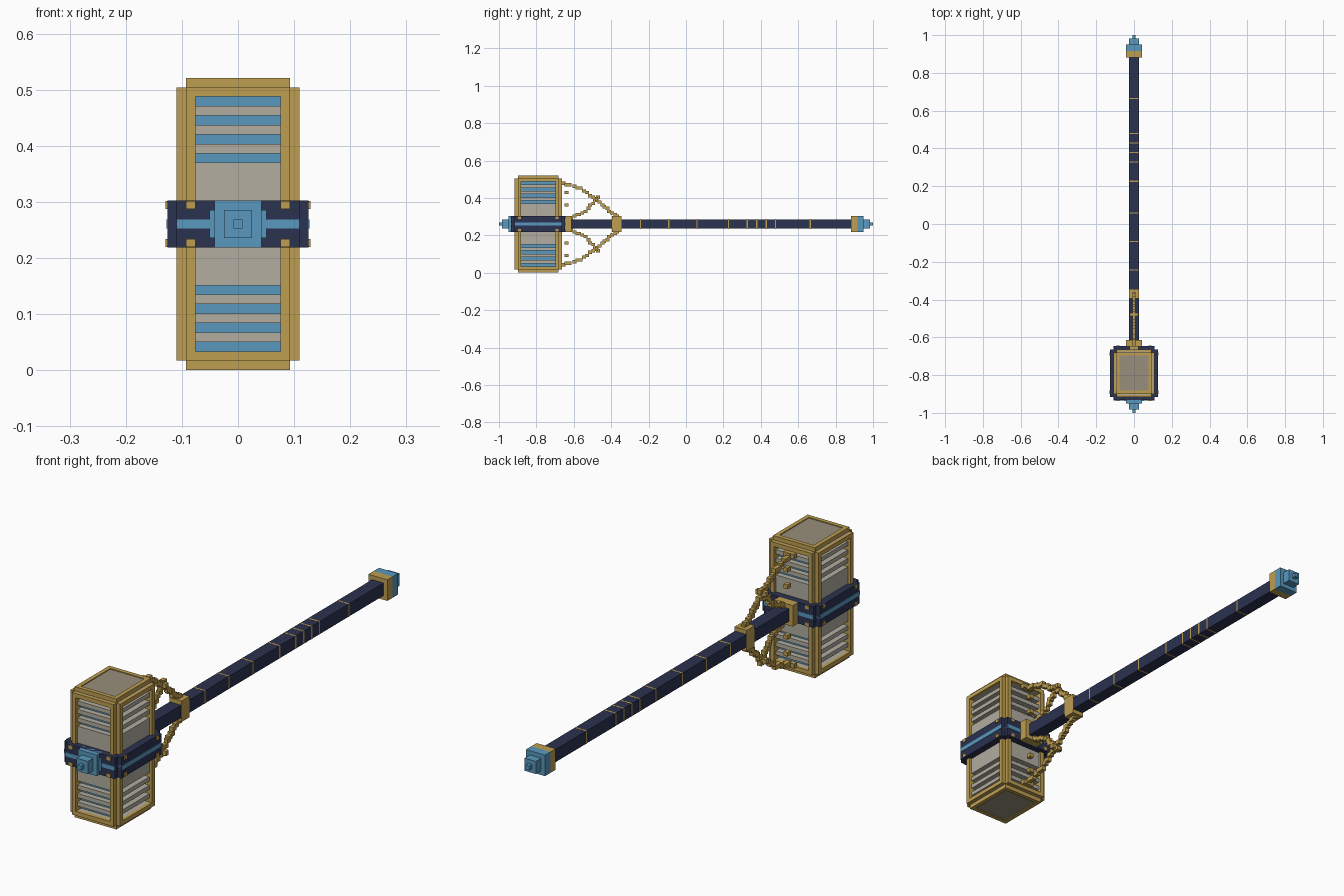
import bpy, bmesh, math
from mathutils import Vector

cube = bpy.data.objects.get("Cube")
if cube:
    bpy.data.objects.remove(cube, do_unlink=True)

U = 2 / 119            # size of one block
MID = 15.5             # handle height, in blocks
HEAD = 12.5            # head centre along the length, in blocks


def material(name, rgb):
    m = bpy.data.materials.new(name)
    m.use_nodes = True
    lin = [((c / 255 + 0.055) / 1.055) ** 2.4 for c in rgb] + [1]
    m.diffuse_color = lin
    m.node_tree.nodes["Principled BSDF"].inputs["Base Color"].default_value = lin
    return m


GOLD = material("gold", (190, 157, 80))
BLUE = material("sky blue", (88, 152, 190))
NAVY = material("navy", (43, 50, 80))
STONE = material("warm grey", (178, 173, 160))
DARK = material("dark warm grey", (152, 143, 124))


def build(name, mat, boxes):
    """Join boxes given as x, y and z ranges in blocks into one object."""
    bm = bmesh.new()
    for ranges in boxes:
        lo, hi = Vector([r[0] for r in ranges]), Vector([r[1] for r in ranges])
        made = bmesh.ops.create_cube(bm, size=1)
        for v in made["verts"]:
            p = (lo + hi) / 2 + Vector(a * b for a, b in zip(v.co, hi - lo))
            v.co = Vector((p.x * U, p.y * U - 1, p.z * U))
    mesh = bpy.data.meshes.new(name)
    bm.to_mesh(mesh)
    bm.free()
    mesh.materials.append(mat)
    ob = bpy.data.objects.new(name, mesh)
    bpy.context.collection.objects.link(ob)
    return ob


def sym(h, c=0):
    return (c - h, c + h)


def both(a, b, c=0):
    """A range and its mirror image about c."""
    return [(c + a, c + b), (c - b, c - a)]


# Head: glowing core, slatted panels and end plates
build("head_core", BLUE, [(sym(4.5), sym(5.5, HEAD), (1.5, 29.5))])
slabs = [(9, 22)] + [(k, k + 1) for k in (1, 3, 5, 7, 23, 25, 27, 29)]
build("head_panels", STONE,
      [b for k in slabs for b in ((sym(5.8), sym(5.5, HEAD), k),
                                  (sym(4.5), sym(6.8, HEAD), k))])
build("head_end_plates", DARK,
      [(sym(4.5), sym(5.5, HEAD), k) for k in both(14.4, 15.3, MID)])

# Head frame: stepped corner posts, rails and end rims
posts, rails, rims = [], [], []
for x in both(4.5, 5.5):
    posts += [(x, y, (1, 30)) for y in both(5.5, 7.5, HEAD)]
for x in both(4.5, 6.5):
    posts += [(x, y, (1, 30)) for y in both(5.5, 6.5, HEAD)]
for k in both(13.5, 14.5, MID):
    rails += [(sym(5.5), y, k) for y in both(6.5, 7.5, HEAD)]
    rails += [(x, sym(6.5, HEAD), k) for x in both(5.5, 6.5)]
for k in both(14.5, 15.5, MID):
    rims += [(sym(5.5), y, k) for y in both(5.5, 6.5, HEAD)]
    rims += [(x, sym(5.5, HEAD), k) for x in both(4.5, 5.5)]
build("corner_posts", GOLD, posts)
build("frame_rails", GOLD, rails)
build("end_rims", GOLD, rims)

# Band round the middle of the head, with stripe and corner clips
band_z, stripe_z = sym(2.5, MID), sym(0.5, MID)
build("head_band", NAVY,
      [(sym(6.5), sym(8.5, HEAD), band_z), (sym(7.5), sym(7.5, HEAD), band_z)])
build("band_stripe", BLUE,
      [(sym(6.5), sym(8.6, HEAD), stripe_z), (sym(7.6), sym(7.5, HEAD), stripe_z),
       (sym(3), (3.8, 5), sym(1.5, MID))])
clips = []
for k in both(1.6, 2.45, MID):
    clips += [(x, y, k) for x in both(4.5, 5.5) for y in both(8.4, 8.7, HEAD)]
    clips += [(x, y, k) for x in both(7.4, 7.7) for y in both(5.5, 6.5, HEAD)]
build("band_clips", GOLD, clips)


# Stepped finials at both ends
def square(h, y):
    return (sym(h), y, sym(h, MID))


build("front_finial", BLUE,
      [square(0.5, (0, 1)), square(1.5, (1, 3)), square(2.5, (3, 5))])
build("end_finial", BLUE,
      [square(0.5, (118, 119)), square(1.5, (116, 118)), square(2.5, (114, 116))])

# Handle with collars and fine inlaid rings
build("handle", NAVY, [square(1.5, (21, 113))])
build("head_collar", GOLD, [square(2.5, (21, 23))])
build("end_collar", GOLD, [square(2.5, (112, 114))])
build("chain_collar", GOLD, [(sym(1.6), (36, 39), sym(2.5, MID))])
build("inlaid_rings", GOLD,
      [square(1.52, sym(0.2, y)) for y in (45, 54, 63, 73, 79, 82, 85, 88, 99)])


# Block chains tying the handle to the back of the head
def chain(points):
    links = []
    for (y0, z0), (y1, z1) in zip(points, points[1:]):
        n = max(1, math.ceil(math.hypot(y1 - y0, z1 - z0) / 1.25))
        links += [(y0 + (y1 - y0) * i / n, z0 + (z1 - z0) * i / n)
                  for i in range(n)]
    return links + [points[-1]]


outer = chain([(20.5, 13), (26, 11.3), (31, 7.7), (34.5, 4.8), (37.5, 2.5)])
inner = chain([(23, 1.8), (27.5, 4.2), (31.5, 8.3)])
studs = [(21.5, 10), (21.5, 5.8)]
for side, name in ((1, "upper_chain"), (-1, "lower_chain")):
    boxes = []
    for i, (y, z) in enumerate(outer + inner + studs):
        y = round(y * 2) / 2
        z = MID + side * round(z * 2) / 2
        boxes.append((sym(0.5 + 0.02 * (i % 3)), sym(0.62, y), sym(0.5, z)))
    # Cross link where the chains meet, and anchor on the head
    boxes.append((sym(1.4), sym(0.5, 31), sym(0.55, MID + side * 8)))
    boxes.append((sym(1.4), (19.8, 21), sym(0.55, MID + side * 13)))
    build(name, GOLD, boxes)
